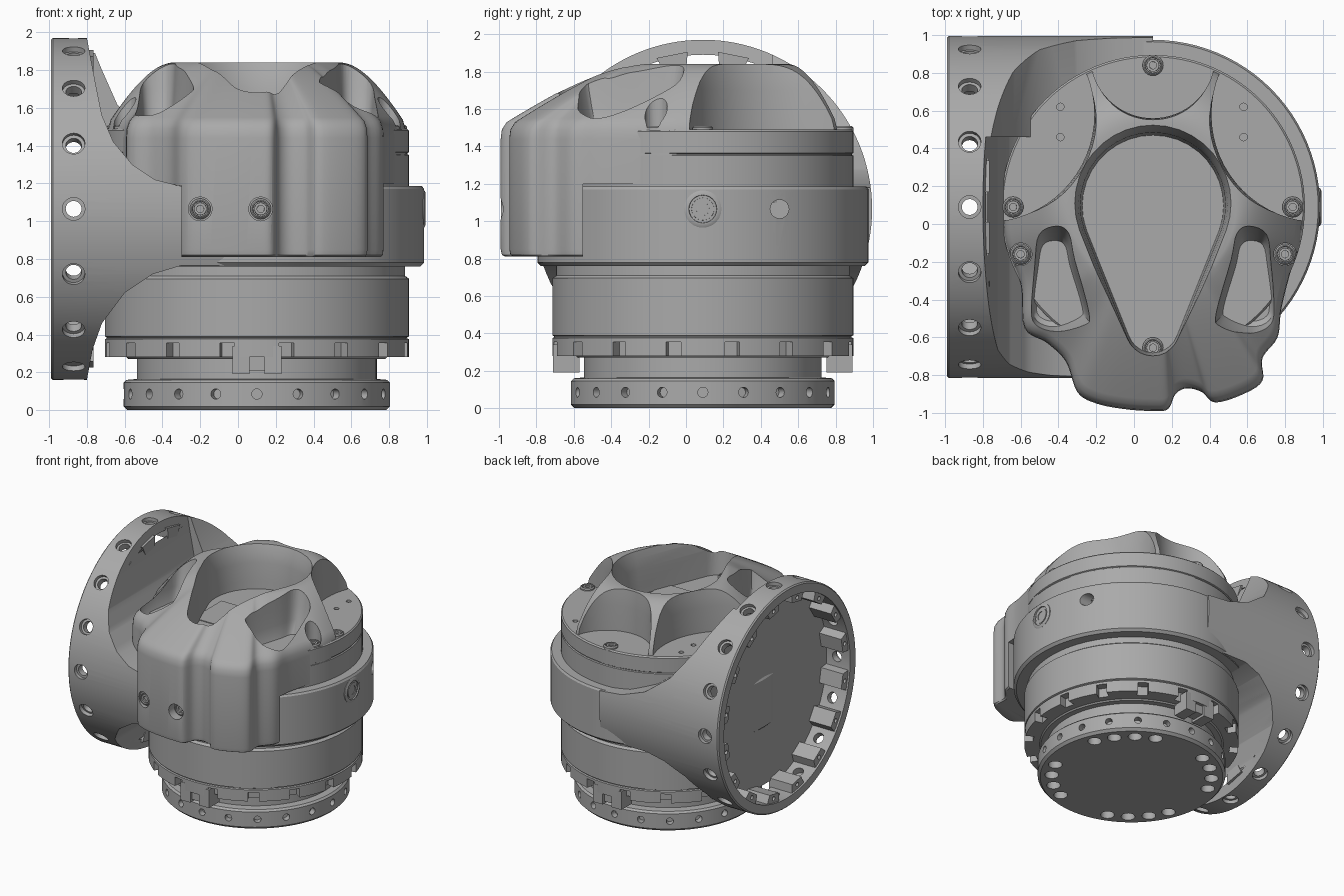
import bpy, bmesh, math
from math import sin, cos, pi, radians
from mathutils import Vector, Matrix

if "Cube" in bpy.data.objects:
    bpy.data.objects.remove(bpy.data.objects["Cube"])

CX, CY = 0.1, 0.09      # vertical joint axis
FZ = 1.065              # height of the side flange axis
grey = bpy.data.materials.new("cast_grey")
grey.use_nodes = True
grey.diffuse_color = (0.4, 0.4, 0.4, 1)
grey.node_tree.nodes["Principled BSDF"].inputs["Base Color"].default_value = (0.4, 0.4, 0.4, 1)


def loft(bm, rings, matrix=Matrix()):
    """Skin closed rings of points and cap both ends."""
    rows = [[bm.verts.new(matrix @ Vector(p)) for p in ring] for ring in rings]
    n = len(rows[0])
    for a, b in zip(rows, rows[1:]):
        for i in range(n):
            j = (i + 1) % n
            bm.faces.new((a[i], a[j], b[j], b[i]))
    bm.faces.new(rows[0][::-1])
    bm.faces.new(rows[-1])


def finish(name, bm):
    bmesh.ops.recalc_face_normals(bm, faces=bm.faces)
    mesh = bpy.data.meshes.new(name)
    bm.to_mesh(mesh)
    bm.free()
    mesh.materials.append(grey)
    obj = bpy.data.objects.new(name, mesh)
    bpy.context.collection.objects.link(obj)
    return obj


def circle(r, z, n=96):
    return [(r * cos(2 * pi * i / n), r * sin(2 * pi * i / n), z) for i in range(n)]


def lathe(name, profile, matrix=Matrix.Translation((CX, CY, 0)), n=96):
    bm = bmesh.new()
    loft(bm, [circle(r, z, n) for r, z in profile], matrix)
    return finish(name, bm)


def prism(name, pts, levels, matrix=Matrix()):
    """Extrude an outline through (height, scale) levels."""
    mx, my = (sum(c) / len(pts) for c in zip(*pts))
    bm = bmesh.new()
    loft(bm, [[(mx + (x - mx) * s, my + (y - my) * s, z) for x, y in pts] for z, s in levels], matrix)
    return finish(name, bm)


def box(name, lo, hi):
    pts = [(lo[0], lo[1]), (hi[0], lo[1]), (hi[0], hi[1]), (lo[0], hi[1])]
    return prism(name, pts, [(lo[2], 1), (hi[2], 1)])


def aim(loc, direction):
    return Matrix.Translation(loc) @ Vector(direction).to_track_quat('Z', 'Y').to_matrix().to_4x4()


def pegs(name, places, r, depth, n=20):
    """Many cylinders, each centred on its place."""
    bm = bmesh.new()
    for loc, d in places:
        loft(bm, [circle(r, -depth, n), circle(r, depth, n)], aim(loc, d))
    return finish(name, bm)


def cut(obj, tool, mode='DIFFERENCE'):
    mod = obj.modifiers.new("cut", 'BOOLEAN')
    mod.operation, mod.solver, mod.object = mode, 'EXACT', tool
    bpy.context.view_layer.objects.active = obj
    bpy.ops.object.modifier_apply(modifier=mod.name)
    bpy.data.objects.remove(tool)


def smooth(pts, steps=5):
    """Closed Catmull-Rom curve through the points."""
    out, n = [], len(pts)
    for i in range(n):
        a, b, c, d = (Vector(pts[(i + k) % n]) for k in (-1, 0, 1, 2))
        for s in range(steps):
            t = s / steps
            p = 0.5 * (2 * b + (c - a) * t + (2 * a - 5 * b + 4 * c - d) * t ** 2 + (3 * b - a - 3 * c + d) * t ** 3)
            out.append((p.x, p.y))
    return out


def around(count, r, z, start=0.0):
    """Places on a circle about the joint axis, facing outward."""
    for i in range(count):
        a = start + 2 * pi * i / count
        yield (CX + r * cos(a), CY + r * sin(a), z), (cos(a), sin(a), 0)


def screw(name, loc, d, r):
    lathe(name, [(r, -0.06), (r, 0), (r * 0.85, 0.008), (r * 0.75, 0.008), (r * 0.72, -0.012), (r * 0.62, -0.012),
                 (r * 0.6, 0.004), (r * 0.35, 0.004), (r * 0.34, -0.03)], aim(loc, d), 24)


# Output flange at the bottom, with rim and underside holes
flange = lathe("output_flange", [(0.685, 0), (0.705, 0.02), (0.705, 0.145), (0.69, 0.16), (0.635, 0.165), (0.635, 0.3)])
cut(flange, pegs("rim_holes", list(around(20, 0.705, 0.085)), 0.027, 0.05))
under = [((CX + 0.6 * cos(a), CY + 0.6 * sin(a), 0), (0, 0, 1))
         for a in (radians(45 + 90 * q + 15 * k) for q in range(4) for k in (-1.5, -0.5, 0.5, 1.5))]
cut(flange, pegs("under_holes", under, 0.052, 0.06))

# Lower housing with notched bottom ring
housing = lathe("lower_housing", [(0.68, 0.27), (0.69, 0.28), (0.805, 0.28), (0.805, 0.375), (0.795, 0.38), (0.795, 0.385),
                                  (0.805, 0.39), (0.805, 0.695), (0.785, 0.71), (0.785, 0.8)])
bm = bmesh.new()
for loc, d in around(16, 0.8, 0.3, pi / 16):
    w, h = 0.055, 0.04
    loft(bm, [[(-h, -w, k), (h, -w, k), (h, w, k), (-h, w, k)] for k in (-0.06, 0.06)], aim(loc, d))
cut(housing, finish("ring_notches", bm))
for side, y in (("front", -0.64), ("back", 0.82)):
    for i, x in enumerate((-0.03, 0.14)):
        box(f"{side}_stop_tab_{i}", (x, y - 0.07, 0.19), (x + 0.09, y + 0.07, 0.34))
    box(f"{side}_stop_web", (0.05, y - 0.05, 0.21), (0.15, y + 0.05, 0.34))

# Collar and upper drum
collar = lathe("collar", [(0.865, 0.76), (0.885, 0.78), (0.885, 1.17), (0.875, 1.185)])
cut(collar, pegs("collar_hole", [((0.9, 0.5, FZ), (1, 0, 0))], 0.05, 0.1))
drum = lathe("upper_drum", [(0.805, 1.1), (0.805, 1.35), (0.797, 1.355), (0.797, 1.36), (0.805, 1.365), (0.805, 1.48), (0.795, 1.49)])
pins = [((x, y, 1.49), (0, 0, 1)) for x in (-0.39, 0.58) for y in (0.46, 0.62)]
cut(drum, pegs("pin_holes", pins, 0.02, 0.03, 12))
box("lid_plate", (-0.2, -0.3, 1.48), (0.4, 0.07, 1.496))
screw("collar_plug", (0.985, CY, FZ), (1, 0, 0), 0.1)

# Side flange and neck: a sideways cylinder trimmed by a concave profile
stand = Matrix.Rotation(pi / 2, 4, 'X')
low = [(0.1, 0.765), (-0.3, 0.765), (-0.45, 0.72), (-0.6, 0.62), (-0.72, 0.46), (-0.77, 0.32), (-0.8, 0.16), (-1.1, 0.1)]
necks = (("side_neck", [(-1.1, 2), (-0.8, 1.97), (-0.76, 1.76), (-0.72, 1.56), (-0.66, 1.42), (-0.56, 1.3), (-0.44, 1.22),
                        (-0.3, 1.185), (0.1, 1.18)], -1.1, 1.1),
         ("rear_neck", [(-1.1, 2), (-0.79, 1.97), (-0.72, 1.8), (-0.64, 1.62), (-0.5, 1.42), (-0.3, 1.27), (-0.1, 1.2),
                        (0.1, 1.18)], 0.46, 1.1))
for name, top, y0, y1 in necks:
    neck = lathe(name, [(0.895, -0.99), (0.905, -0.98), (0.905, 0.12)], aim((0, CY, FZ), (1, 0, 0)), 128)
    cut(neck, prism("profile", low + top, [(-y1, 1), (-y0, 1)], stand), 'INTERSECT')
    cut(neck, lathe("cavity", [(0.825, -1.1), (0.825, -0.775)], aim((0, CY, FZ), (1, 0, 0))))
    angles = [2 * pi * i / 16 for i in range(16)]
    spots = [((-0.87, CY + 0.87 * cos(a), FZ + 0.87 * sin(a)), (0, cos(a), sin(a))) for a in angles]
    cut(neck, pegs("radial_holes", spots, 0.042, 0.12))
    seats = [((-0.87, CY + 0.91 * cos(a), FZ + 0.91 * sin(a)), (0, cos(a), sin(a))) for a in angles]
    cut(neck, pegs("radial_seats", seats, 0.06, 0.035))

# Lugs inside the side flange
bm = bmesh.new()
for i in range(16):
    a = 2 * pi * (i + 0.5) / 16
    turn = Matrix.Translation((0, CY, FZ)) @ Matrix.Rotation(a, 4, 'X')
    loft(bm, [[(x, -0.085, 0.84), (x, -0.06, 0.755), (x, 0.06, 0.755), (x, 0.085, 0.84)] for x in (-0.975, -0.765)], turn)
lugs = finish("flange_lugs", bm)
faces = [((-0.975, CY + 0.79 * cos(a + pi / 16), FZ + 0.79 * sin(a + pi / 16)), (1, 0, 0)) for a in angles]
cut(lugs, pegs("lug_holes", faces, 0.017, 0.04, 12))

# Cover: outline drawn up into a dome
front = [(-0.68, -0.1), (-0.6, -0.32), (-0.58, -0.55), (-0.46, -0.63), (-0.36, -0.73), (-0.3, -0.89), (-0.2, -0.95),
         (-0.05, -0.98), (0.1, -0.99), (0.18, -0.98), (0.22, -0.9), (0.28, -0.87), (0.36, -0.89), (0.43, -0.945),
         (0.58, -0.9), (0.68, -0.83), (0.68, -0.71), (0.76, -0.6), (0.78, -0.45), (0.83, -0.25), (0.88, -0.1)]
arc = [(CX + 0.79 * cos(radians(a)), CY + 0.79 * sin(radians(a))) for a in range(0, 181, 12)]
outline = smooth(front + arc)


def dome_ring(t, z=None):
    ring = []
    for x, y in outline:
        v = Vector((x - CX, y - CY))
        u = v.normalized()
        q = u * 0.44 * (1 - t) + v * t
        ring.append((CX + q.x, CY + q.y, z or 1.84 - 0.33 * t ** (1.75 - 0.55 * sin(-u.y * pi / 2))))
    return ring


bm = bmesh.new()
loft(bm, [dome_ring(0.96, 0.81), dome_ring(0.99, 0.82), dome_ring(1, 0.85), dome_ring(1, 1.44), dome_ring(0.99, 1.49)]
     + [dome_ring(t / 20) for t in range(19, -1, -1)])
cover = finish("cover", bm)
for lo, hi in (((-1.2, -0.05, 0.7), (1.2, 1.2, 1.485)), ((-1.2, -0.55, 0.6), (1.2, 1.3, 1.2)),
               ((-1.3, -1.2, 0.5), (-0.3, 1.4, 1.19))):
    cut(cover, box("under_cut", lo, hi))

# Openings in the cover: central teardrop, three round bays, two slots
flare = [(1.48, 0.97), (1.55, 0.98), (1.7, 1.0), (1.78, 1.03), (1.86, 1.09)]
tear = [(CX + 0.385 * cos(radians(a)), 0.1 + 0.385 * sin(radians(a))) for a in range(-20, 201, 10)]
tear += [(CX + 0.14 * cos(radians(a)), -0.56 + 0.14 * sin(radians(a))) for a in range(200, 341, 14)]
cut(cover, prism("teardrop", tear, flare))
bay_flare = [(1.482, 1), (1.7, 1), (1.78, 1.01), (1.9, 1.04)]
for x, y, r in ((CX, 0.89, 0.33), (0.98, 0.58, 0.57), (-0.78, 0.58, 0.57)):
    cut(cover, prism("bay", [(x + p[0], y + p[1]) for p in circle(r, 0, 64)], bay_flare))
for s in (-1, 1):
    slot = smooth([(CX + s * x, y) for x, y in ((0.51, -0.03), (0.6, -0.06), (0.63, -0.2), (0.66, -0.45), (0.64, -0.56),
                                               (0.52, -0.6), (0.36, -0.54), (0.34, -0.47), (0.42, -0.2), (0.45, -0.07))], 4)
    cut(cover, prism("slot", slot, [(1.47, 0.7), (1.49, 0.8), (1.6, 0.92), (1.7, 1.0), (1.9, 1.12)]))

# Lid screws, with pockets where the cover sits over them
lid = [(CX, 0.84), (0.84, 0.09), (-0.64, 0.09), (0.8, -0.16), (-0.6, -0.16), (CX, -0.655)]
cut(cover, pegs("screw_pockets", [((x, y, 1.71), (0, 0, 1)) for x, y in lid[3:5]], 0.06, 0.22))
for i, (x, y) in enumerate(lid):
    screw(f"lid_screw_{i}", (x, y, 1.5), (0, 0, 1), 0.055)

# Front cover screws in round seats
cut(cover, pegs("front_seats", [((x, -1, FZ), (0, 1, 0)) for x in (-0.2, 0.12)], 0.063, 0.085))
for i, x in enumerate((-0.2, 0.12)):
    screw(f"front_screw_{i}", (x, -0.925, FZ), (0, -1, 0), 0.055)

# Smooth the curved faces, keep hard edges
bpy.ops.object.select_all(action='DESELECT')
for obj in bpy.context.scene.objects:
    if obj.type == 'MESH':
        obj.select_set(True)
        bpy.context.view_layer.objects.active = obj
bpy.ops.object.shade_smooth_by_angle(angle=radians(32))
